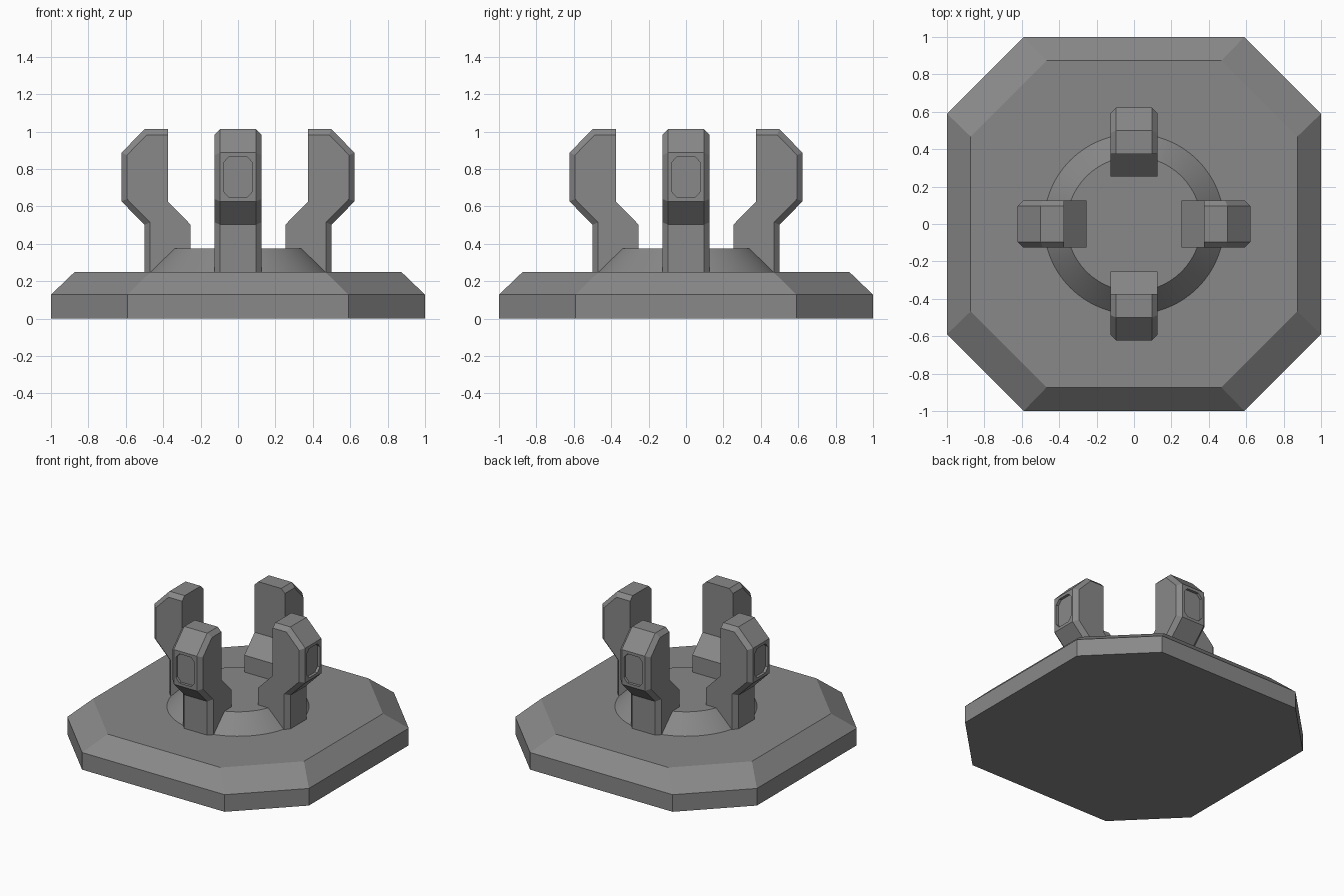
import bpy, bmesh, math
from mathutils import Matrix, Vector

if "Cube" in bpy.data.objects:
    bpy.data.objects.remove(bpy.data.objects["Cube"])

# Dark grey used on every part
dark_grey = bpy.data.materials.new("dark_grey")
dark_grey.diffuse_color = (0.25, 0.25, 0.25, 1)
dark_grey.use_nodes = True
dark_grey.node_tree.nodes["Principled BSDF"].inputs["Base Color"].default_value = dark_grey.diffuse_color


def make_object(name, bm):
    bmesh.ops.recalc_face_normals(bm, faces=bm.faces)
    mesh = bpy.data.meshes.new(name)
    bm.to_mesh(mesh)
    bm.free()
    mesh.materials.append(dark_grey)
    obj = bpy.data.objects.new(name, mesh)
    bpy.context.collection.objects.link(obj)
    return obj


def extrude_polygon(points, direction):
    bm = bmesh.new()
    face = bm.faces.new([bm.verts.new(p) for p in points])
    res = bmesh.ops.extrude_face_region(bm, geom=[face], use_keep_orig=True)
    new_verts = [g for g in res["geom"] if isinstance(g, bmesh.types.BMVert)]
    bmesh.ops.translate(bm, vec=direction, verts=new_verts)
    return bm


def octagon(a, b, c, d):
    return [(a, d), (c, b), (-c, b), (-a, d), (-a, -d), (-c, -b), (c, -b), (a, -d)]


# Octagonal base plate with a sloped upper rim
bm = bmesh.new()
rings = []
for half, flat, z in ((1, 0.59, 0), (1, 0.59, 0.128), (0.873, 0.467, 0.25)):
    rings.append([bm.verts.new((x, y, z)) for x, y in octagon(half, half, flat, flat)])
for low, high in zip(rings, rings[1:]):
    for i in range(8):
        j = (i + 1) % 8
        bm.faces.new((low[i], low[j], high[j], high[i]))
bm.faces.new(rings[0])
bm.faces.new(rings[-1])
make_object("base_plate", bm)

# Round tapered pedestal
bm = bmesh.new()
bmesh.ops.create_cone(bm, cap_ends=True, segments=64, radius1=0.483, radius2=0.36, depth=0.127,
                      matrix=Matrix.Translation((0, 0, 0.3125)))
pedestal = make_object("pedestal", bm)
bpy.context.view_layer.objects.active = pedestal
pedestal.select_set(True)
bpy.ops.object.shade_smooth_by_angle(angle=math.radians(30))

# Prong profile (radius, height): the outer run comes first and is chamfered
outer = [(0.375, 1.013), (0.5, 1.013), (0.623, 0.887), (0.623, 0.627), (0.5, 0.502), (0.5, 0.25)]
inner = [(0.253, 0.25), (0.253, 0.502), (0.375, 0.627)]
half_width = 0.125
bm = extrude_polygon([(-half_width, -r, z) for r, z in outer + inner], Vector((2 * half_width, 0, 0)))


def outer_index(v):
    return next((i for i, (r, z) in enumerate(outer)
                 if abs(v.co.y + r) < 1e-4 and abs(v.co.z - z) < 1e-4), -9)


chamfered = []
for e in bm.edges:
    a, b = e.verts
    i, j = outer_index(a), outer_index(b)
    if min(i, j) >= 0 and abs(i - j) == 1 and abs(a.co.x - b.co.x) < 1e-4:
        chamfered.append(e)
bmesh.ops.recalc_face_normals(bm, faces=bm.faces)
bmesh.ops.bevel(bm, geom=chamfered, offset=0.03, offset_type='OFFSET', segments=1,
                profile=0.5, affect='EDGES')
prong = make_object("prong", bm)

# Cutter for the shallow eight-sided recess on the outer face
outline = octagon(0.078, 0.109, 0.048, 0.076)
bm = extrude_polygon([(x, -0.7, 0.757 + z) for x, z in outline], Vector((0, 0.097, 0)))
cutter = make_object("recess_cutter", bm)

# Four prongs around the pedestal, each with its recess
for k in range(4):
    p = prong if k == 0 else prong.copy()
    c = cutter if k == 0 else cutter.copy()
    for o in (p, c):
        if k:
            o.modifiers.clear()
            bpy.context.collection.objects.link(o)
        o.rotation_euler.z = k * math.pi / 2
    mod = p.modifiers.new("recess", 'BOOLEAN')
    mod.operation = 'DIFFERENCE'
    mod.solver = 'EXACT'
    mod.object = c
    c.hide_render = True
    c.display_type = 'WIRE'
